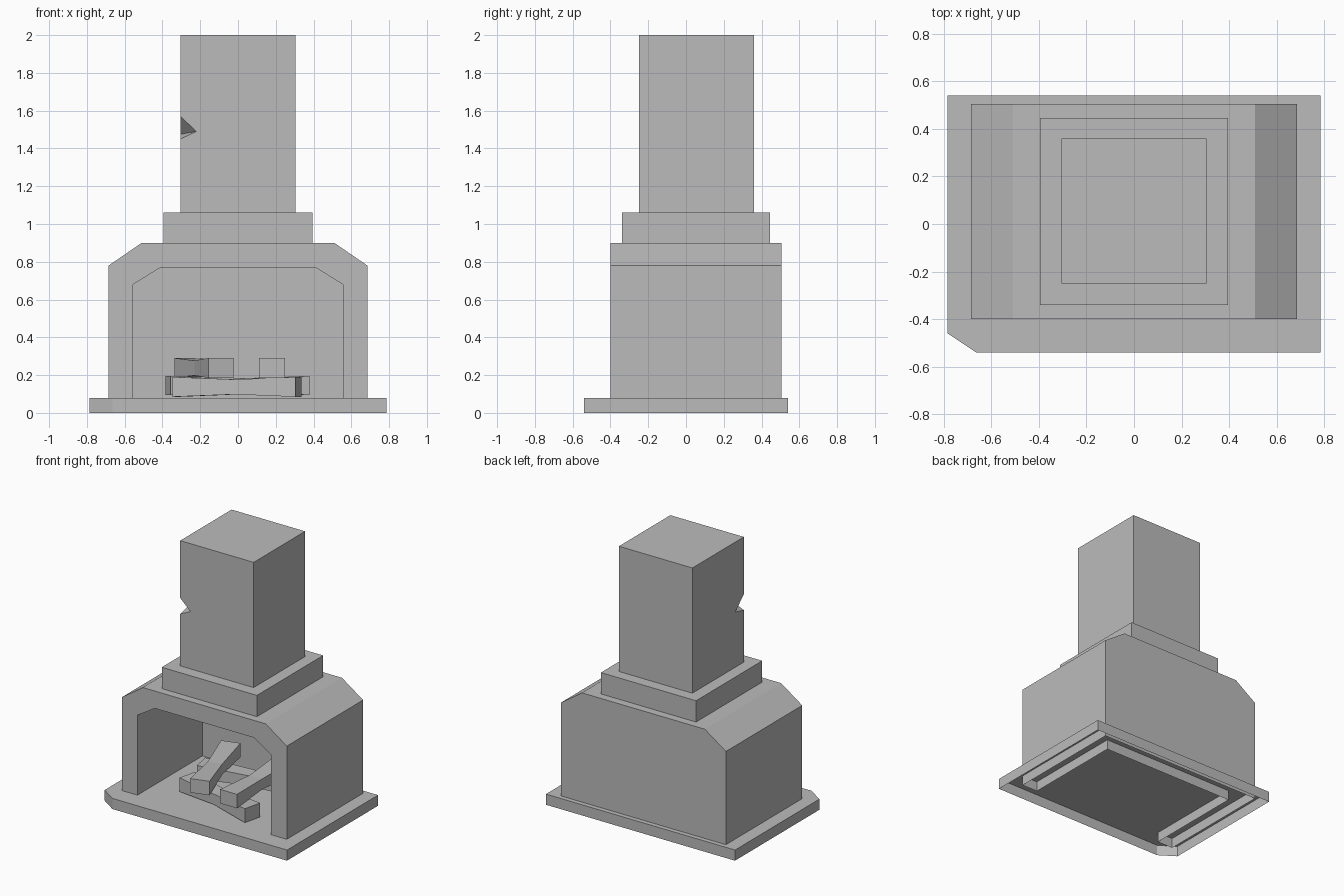
import bpy
import bmesh
from mathutils import Vector

default = bpy.data.objects.get("Cube")
if default:
    bpy.data.objects.remove(default, do_unlink=True)

stone = bpy.data.materials.new("grey_stone")
stone.use_nodes = True
GREY = (0.5, 0.5, 0.5, 1)
stone.diffuse_color = GREY
stone.node_tree.nodes["Principled BSDF"].inputs["Base Color"].default_value = GREY


def finish(name, bm):
    mesh = bpy.data.meshes.new(name)
    bm.to_mesh(mesh)
    bm.free()
    mesh.materials.append(stone)
    obj = bpy.data.objects.new(name, mesh)
    bpy.context.scene.collection.objects.link(obj)
    return obj


def ring(bm, points):
    return [bm.verts.new(p) for p in points]


def strip(bm, a, b, closed=False):
    """Join two matching rows of vertices with quads."""
    for i in range(len(a) if closed else len(a) - 1):
        j = (i + 1) % len(a)
        bm.faces.new((a[i], b[i], b[j], a[j]))


def prism(name, outline, z0, z1):
    """Upright block, open underneath."""
    bm = bmesh.new()
    low = ring(bm, [(x, y, z0) for x, y in outline])
    top = ring(bm, [(x, y, z1) for x, y in outline])
    strip(bm, top, low, closed=True)
    bm.faces.new(top)
    return finish(name, bm)


def rect(hx, y0, y1):
    return [(-hx, y0), (hx, y0), (hx, y1), (-hx, y1)]


def arch(half, shoulder, spring, crown, foot):
    """Bevelled arch, listed from the left foot over to the right foot."""
    side = [(half, foot), (half, spring), (shoulder, crown)]
    return [(-x, z) for x, z in side] + side[::-1]


# Hearth slab with one chipped corner
prism("hearth_slab", [(-0.665, -0.54)] + rect(0.785, -0.54, 0.54)[1:] + [(-0.785, -0.46)], 0, 0.08)

# Firebox with a bevelled opening
FRONT, BACK, CAVITY = -0.40, 0.505, 0.37
bm = bmesh.new()
outer = arch(0.685, 0.51, 0.78, 0.90, 0.005)
inner = arch(0.555, 0.41, 0.68, 0.77, 0.005)
of, ob = [ring(bm, [(x, y, z) for x, z in outer]) for y in (FRONT, BACK)]
nf, nb = [ring(bm, [(x, y, z) for x, z in inner]) for y in (FRONT, CAVITY)]
strip(bm, of, nf)
strip(bm, ob, of)
strip(bm, nf, nb)
bm.faces.new(ob)
bm.faces.new(nb[::-1])
finish("firebox", bm)

# Collar between firebox and chimney
prism("chimney_collar", rect(0.395, -0.34, 0.445), 0.89, 1.06)

# Chimney with a notch broken out of its front right edge
bm = bmesh.new()
corners = rect(0.305, -0.25, 0.36)
low = ring(bm, [(x, y, 1.05) for x, y in corners])
top = ring(bm, [(x, y, 2.0) for x, y in corners])
x, y = corners[0]
above, below, on_front, on_side = ring(
    bm, [(x, y, 1.57), (x, y, 1.45), (-0.22, y, 1.49), (x, -0.15, 1.475)])
bm.faces.new((low[0], low[1], top[1], top[0], above, on_front, below))
bm.faces.new((low[3], low[0], below, on_side, above, top[0], top[3]))
for i in (1, 2):
    bm.faces.new((low[i], low[i + 1], top[i + 1], top[i]))
bm.faces.new(top)
bm.faces.new((above, on_side, on_front))
bm.faces.new((below, on_front, on_side))
finish("chimney", bm)


# Firewood, each log narrowing at its middle
def log(name, start, end, z0, z1, width=0.14):
    a, b = Vector((*start, (z0 + z1) / 2)), Vector((*end, (z0 + z1) / 2))
    side = (b - a).cross(Vector((0, 0, 1))).normalized() * width / 2
    up = Vector((0, 0, (z1 - z0) / 2))
    bm = bmesh.new()
    rows = []
    for t, s in ((0, 1), (0.5, 0.75), (1, 1)):
        c = a.lerp(b, t)
        rows.append(ring(bm, [c + s * (u * side + v * up)
                              for u, v in ((-1, -1), (1, -1), (1, 1), (-1, 1))]))
    strip(bm, rows[0], rows[1], closed=True)
    strip(bm, rows[1], rows[2], closed=True)
    bm.faces.new(rows[0])
    bm.faces.new(rows[2][::-1])
    bmesh.ops.recalc_face_normals(bm, faces=bm.faces)
    finish(name, bm)


log("lower_front_log", (-0.33, -0.13), (0.32, -0.285), 0.085, 0.19)
log("lower_back_log", (-0.37, 0.09), (0.365, 0.23), 0.095, 0.195)
log("upper_right_log", (-0.09, -0.325), (-0.27, 0.30), 0.185, 0.29)
log("upper_left_log", (0.18, -0.37), (0.18, 0.28), 0.185, 0.29)
